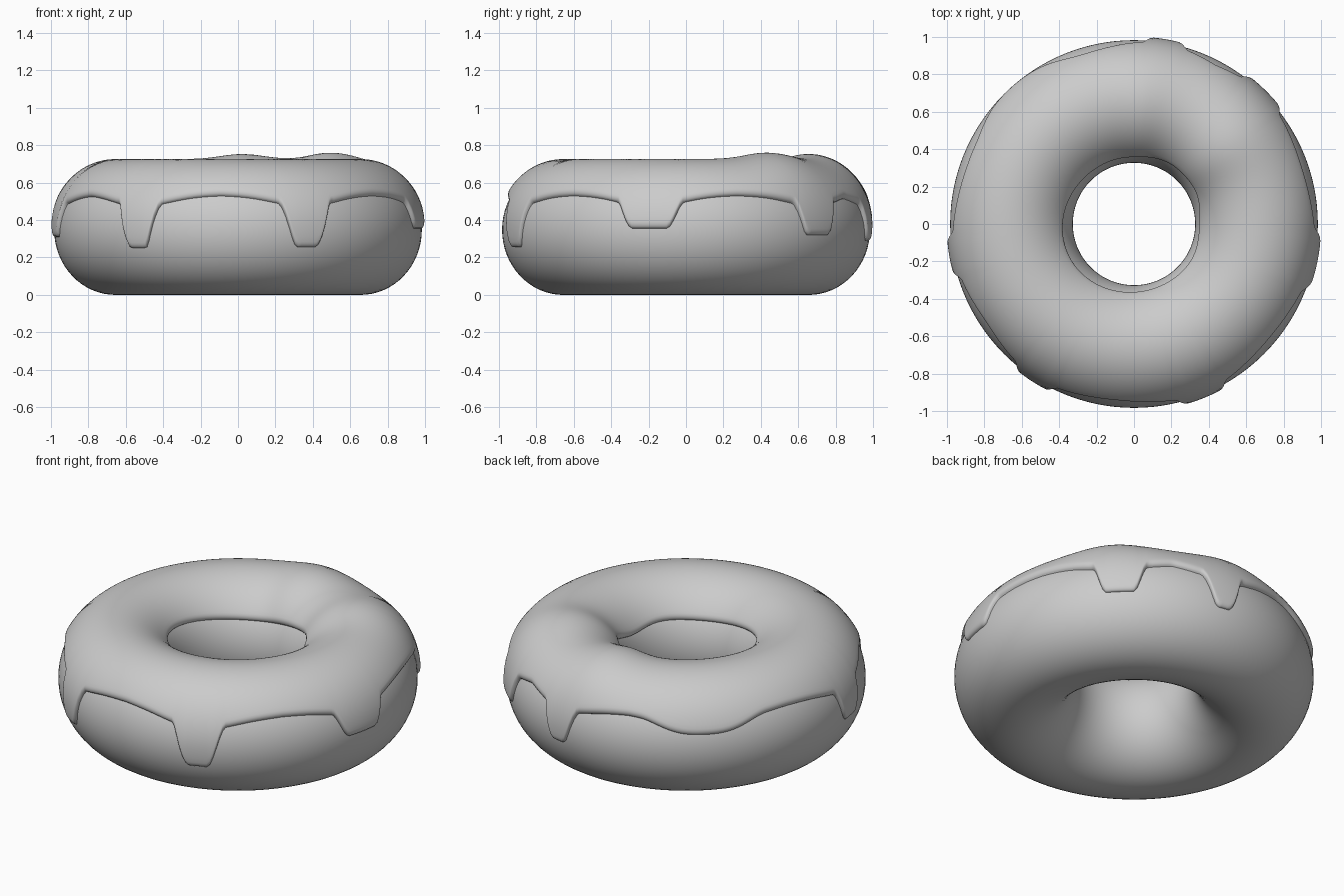
import bpy, bmesh, math

if "Cube" in bpy.data.objects:
    bpy.data.objects.remove(bpy.data.objects["Cube"])

R, TUBE_R, TUBE_Z = 0.655, 0.328, 0.348   # ring radius, tube half width, tube half height
N = 360

# drips: angle, lowest z, half width at tip, half width at root (degrees)
DRIPS = [(45.5, 0.32, 4.5, 9), (80, 0.29, 2, 7.5), (131, 0.45, 1, 22), (190, 0.31, 3, 8),
         (237, 0.25, 2.5, 8), (292, 0.255, 3, 9), (348.5, 0.355, 5.5, 11)]


def gap(a, b):
    return abs((a - b + 180) % 360 - 180)


def bump(a, centre, width):
    return math.exp(-(gap(a, centre) / width) ** 2)


def smooth(x):
    x = max(0.0, min(1.0, x))
    return x * x * (3 - 2 * x)


def ring_point(deg, phi, off=0.0):
    """Point on the ring's surface, pushed out by off."""
    r = R + (TUBE_R + off) * math.cos(phi)
    a = math.radians(deg)
    return (r * math.cos(a), r * math.sin(a), TUBE_Z + (TUBE_Z + off) * math.sin(phi))


def make_ring(name, rows, close):
    bm = bmesh.new()
    vs = [[bm.verts.new(p) for p in row] for row in rows]
    m = len(rows[0])
    for i in range(len(vs)):
        a, b = vs[i], vs[(i + 1) % len(vs)]
        for j in range(m if close else m - 1):
            k = (j + 1) % m
            bm.faces.new((a[j], b[j], b[k], a[k]))
    bmesh.ops.recalc_face_normals(bm, faces=bm.faces)
    me = bpy.data.meshes.new(name)
    bm.to_mesh(me)
    bm.free()
    me.shade_smooth()
    ob = bpy.data.objects.new(name, me)
    bpy.context.collection.objects.link(ob)
    return ob


# dough ring
make_ring("dough", [[ring_point(i * 3, math.tau * j / 64) for j in range(64)]
                    for i in range(120)], True)


# icing lower edge on the outside
def outer_edge(a):
    z = 0.53
    for c, low, tip, root in DRIPS:
        skirt = 0.06 * bump(a, c, 15)
        f = smooth((root - gap(a, c)) / (root - tip))
        z = min(z, (0.53 - skirt) * (1 - f) + low * f)
    return z


rows = []
LIP = [0, 0.002, 0.007, 0.014, 0.022, 0.032]
for i in range(N):
    a = i * 360 / N
    start = math.asin((outer_edge(a) - TUBE_Z) / TUBE_Z)
    z_in = 0.54 + 0.02 * math.sin(math.radians(2 * a + 40)) - 0.05 * bump(a, 0, 25)
    end = math.pi - math.asin((z_in - TUBE_Z) / TUBE_Z)
    lip = [d / 0.34 for d in LIP]
    lo, hi = start + lip[-1], end - lip[-1]
    phis = [start + d for d in lip] + [lo + (hi - lo) * k / 36 for k in range(1, 36)]
    phis += [end - d for d in reversed(lip)]
    row = []
    for phi in phis:
        top = max(0.0, math.sin(phi))
        # thin on the side, thicker and lumpy on top
        t = 0.019 + 0.011 * top
        t += top ** 2 * (0.034 * bump(a, 41, 16) + 0.027 * bump(a, 88, 14))
        d = min(phi - start, end - phi) / lip[-1]
        t *= math.sqrt(max(0.0, 1 - (1 - min(d, 1.0)) ** 2))
        row.append(ring_point(a, phi, t - (0.004 if d <= 1e-6 else 0)))
    rows.append(row)
make_ring("icing", rows, False)
